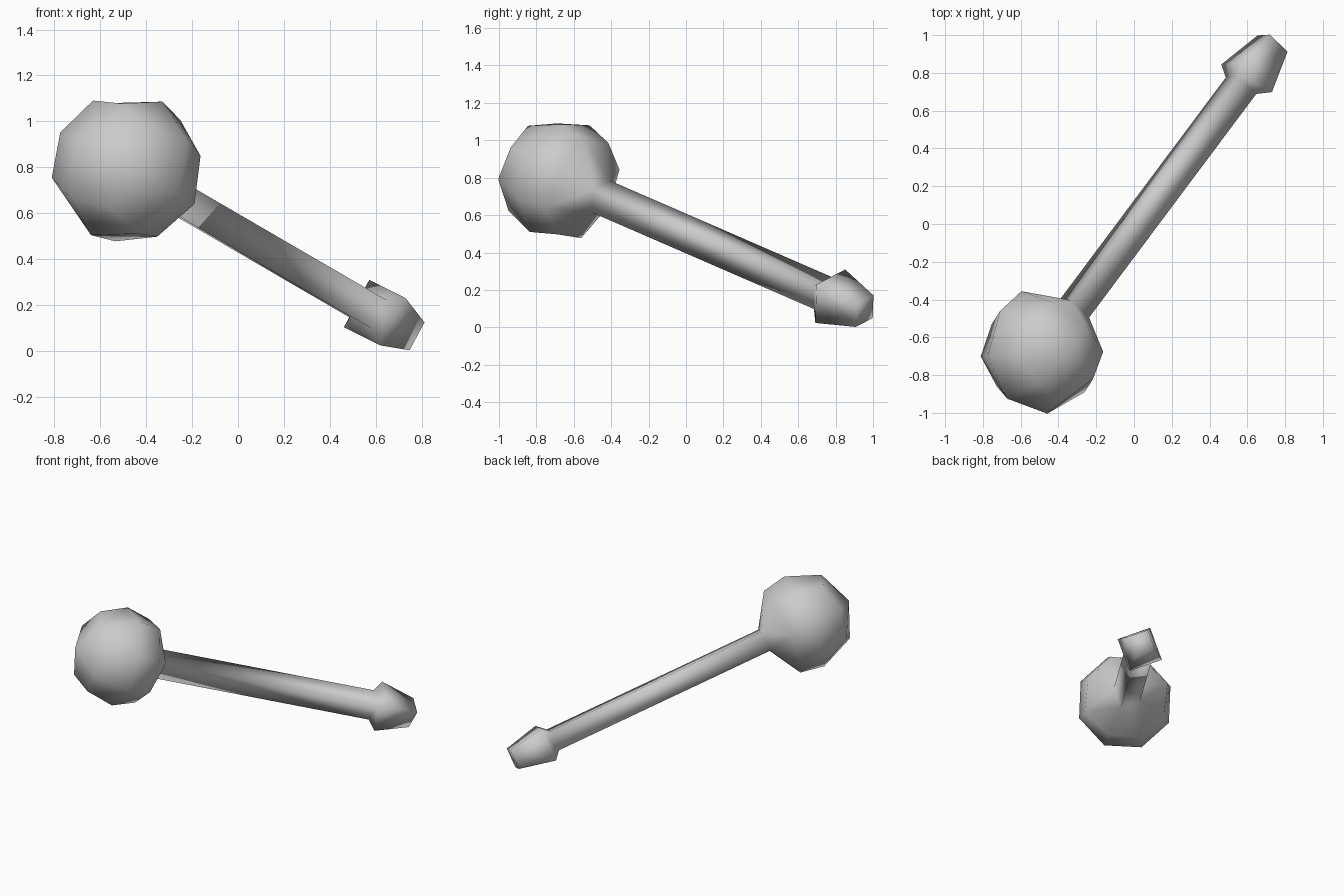
import bpy, bmesh
from mathutils import Vector, Matrix

cube = bpy.data.objects.get("Cube")
if cube:
    bpy.data.objects.remove(cube)

BALL_CENTRE = Vector((-0.485, -0.675, 0.795))
KNOB_CENTRE = Vector((0.595, 0.77, 0.167))
RADIUS = 0.33

# Flat grey material
grey = bpy.data.materials.new("plain_grey")
grey.use_nodes = True
colour = (0.6, 0.6, 0.6, 1)
grey.diffuse_color = colour
grey.node_tree.nodes["Principled BSDF"].inputs["Base Color"].default_value = colour

# Frame: local z runs along the handle
axis = (KNOB_CENTRE - BALL_CENTRE).normalized()
side = Vector((0.465, 0.02, 0.886)).cross(axis).normalized()
up = axis.cross(side)
frame = Matrix.Translation(BALL_CENTRE) @ Matrix((side, up, axis)).transposed().to_4x4()

# Ball head: a subdivided cube pushed out to a sphere
bm = bmesh.new()
bmesh.ops.create_cube(bm, size=2)
bmesh.ops.subdivide_edges(bm, edges=bm.edges[:], cuts=1, use_grid_fill=True)
grid = {}
for v in bm.verts:
    key = tuple(round(c) for c in v.co)
    grid[key] = v
    v.co = v.co.normalized() * RADIUS
    # The ring facing the handle is flattened
    if key[2] == 1:
        reach = 0.2 if key[0] and key[1] else 0.3
        v.co = Vector((key[0] * reach, key[1] * reach, 0.163))
bmesh.ops.delete(bm, geom=[grid[(0, 0, 1)]], context='VERTS')

# Square handle and flared end knob: (distance, half width)
CORNERS = [(1, 1), (-1, 1), (-1, -1), (1, -1)]
SECTIONS = [(0.295, 0.07), (1.86, 0.07), (1.912, 0.117), (2.155, 0.069)]
loops = [[bm.verts.new((x * half, y * half, dist)) for x, y in CORNERS]
         for dist, half in SECTIONS]
for low, high in zip(loops, loops[1:]):
    for i in range(4):
        j = (i + 1) % 4
        bm.faces.new((low[i], low[j], high[j], high[i]))
bm.faces.new(loops[-1])

# Collar joining the ball to the handle
base = loops[0]
for i in range(4):
    here, after, before = CORNERS[i], CORNERS[(i + 1) % 4], CORNERS[i - 1]
    mid = lambda p, q: grid[((p[0] + q[0]) // 2, (p[1] + q[1]) // 2, 1)]
    mid_next, mid_prev = mid(here, after), mid(here, before)
    bm.faces.new((base[i], mid_next, base[(i + 1) % 4]))
    bm.faces.new((base[i], mid_prev, grid[(*here, 1)], mid_next))

bmesh.ops.recalc_face_normals(bm, faces=bm.faces[:])
bm.transform(frame)
for f in bm.faces:
    f.smooth = True

mesh = bpy.data.meshes.new("ball_headed_rod")
bm.to_mesh(mesh)
bm.free()
mesh.materials.append(grey)
rod = bpy.data.objects.new("ball_headed_rod", mesh)
bpy.context.collection.objects.link(rod)
